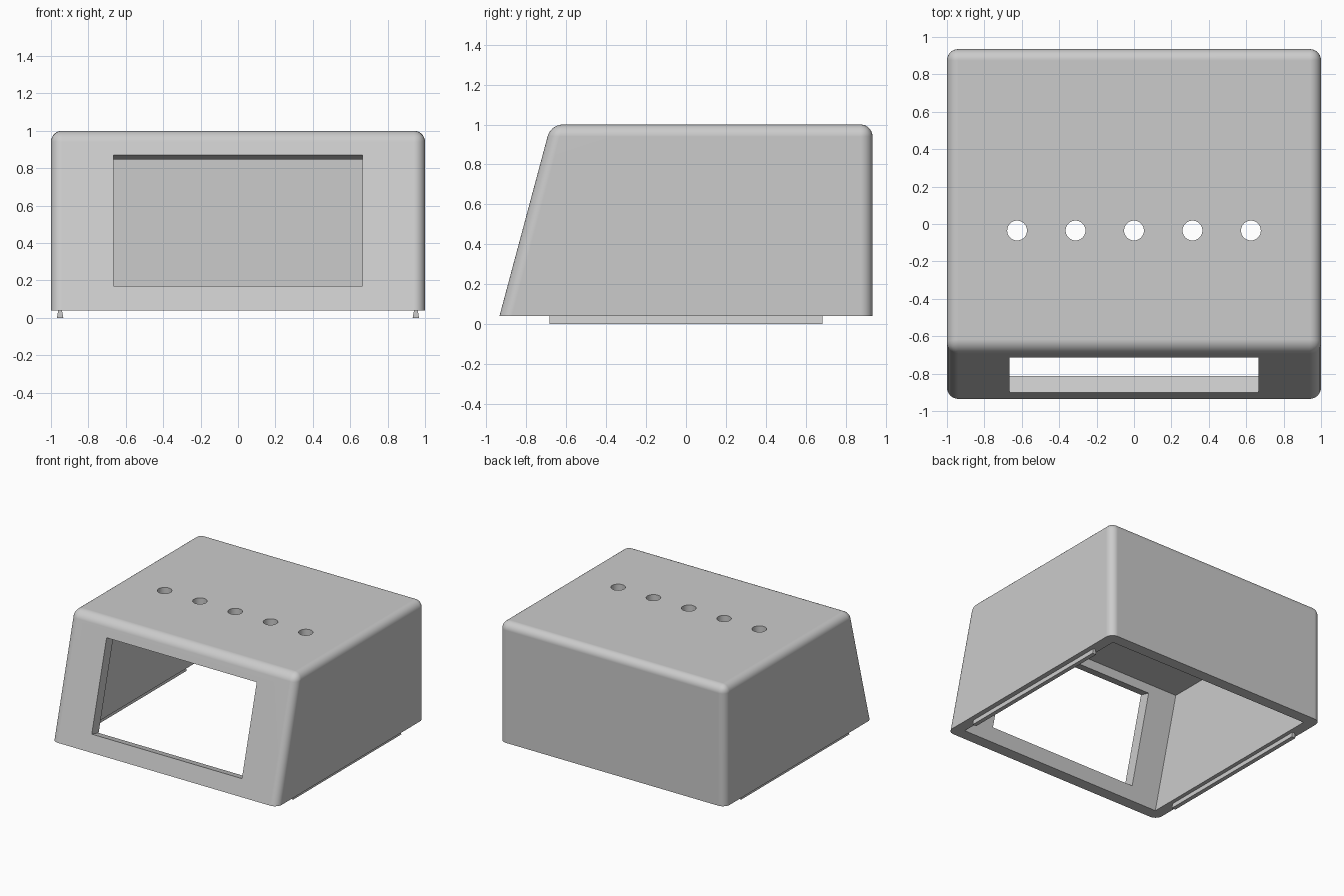
import bpy, bmesh, math
from mathutils import Matrix

cube = bpy.data.objects.get("Cube")
if cube:
    bpy.data.objects.remove(cube, do_unlink=True)

TILT = math.radians(15)      # lean of the front panel
SLOPE = math.tan(TILT)
WALL = 0.09
BASE, TOP = 0.04, 1.0
FRONT, BACK = -0.935, 0.935

grey = bpy.data.materials.new("plain grey")
grey.use_nodes = True
colour = (0.6, 0.6, 0.6, 1)
grey.diffuse_color = colour
grey.node_tree.nodes["Principled BSDF"].inputs["Base Color"].default_value = colour


def add_object(name, bm):
    bmesh.ops.recalc_face_normals(bm, faces=bm.faces)
    mesh = bpy.data.meshes.new(name)
    bm.to_mesh(mesh)
    bm.free()
    mesh.materials.append(grey)
    obj = bpy.data.objects.new(name, mesh)
    bpy.context.collection.objects.link(obj)
    return obj


def prism(profile, x0, x1, plane):
    """Extrude a closed profile; plane maps (u, v, w) to a 3D point."""
    bm = bmesh.new()
    face = bm.faces.new([bm.verts.new(plane(u, v, x0)) for u, v in profile])
    grown = bmesh.ops.extrude_face_region(bm, geom=[face])["geom"]
    shift = [b - a for a, b in zip(plane(0, 0, x0), plane(0, 0, x1))]
    bmesh.ops.translate(bm, vec=shift,
                        verts=[g for g in grown if isinstance(g, bmesh.types.BMVert)])
    return bm


def wedge(half_width, inset, bottom, top):
    """Box with a leaning front, inset from the outer walls."""
    front = FRONT + inset / math.cos(TILT)
    profile = [(front + (bottom - BASE) * SLOPE, bottom), (BACK - inset, bottom),
               (BACK - inset, top), (front + (top - BASE) * SLOPE, top)]
    return prism(profile, -half_width, half_width, lambda u, v, w: (w, u, v))


def cut(target, cutter):
    mod = target.modifiers.new("cut", "BOOLEAN")
    mod.operation = "DIFFERENCE"
    mod.solver = "EXACT"
    mod.object = cutter
    bpy.context.view_layer.objects.active = target
    bpy.ops.object.modifier_apply(modifier=mod.name)
    bpy.data.objects.remove(cutter, do_unlink=True)


# Outer shell, rounded everywhere except around the open bottom
bm = wedge(1.0, 0, BASE, TOP)
edges = [e for e in bm.edges if max(v.co.z for v in e.verts) > 0.5]
bmesh.ops.bevel(bm, geom=edges, offset=0.06, segments=7, profile=0.5, affect="EDGES")
shell = add_object("housing", bm)

# Hollow interior, open underneath
cut(shell, add_object("cavity_cutter", wedge(1.0 - WALL, WALL, -0.2, TOP - WALL)))

# Window cut square to the leaning front
mid_z = 0.52
mid_y = FRONT + (mid_z - BASE) * SLOPE
bm = bmesh.new()
bmesh.ops.create_cube(bm, size=1, matrix=Matrix.Translation((0, mid_y, mid_z))
                      @ Matrix.Rotation(-TILT, 4, "X")
                      @ Matrix.Diagonal((1.33, 0.4, 0.7 / math.cos(TILT), 1)))
cut(shell, add_object("window_cutter", bm))

# Row of round holes in the top
bm = bmesh.new()
for i in range(-2, 3):
    bmesh.ops.create_cone(bm, cap_ends=True, segments=40, radius1=0.053, radius2=0.053,
                          depth=0.4, matrix=Matrix.Translation((i * 0.3125, -0.035, TOP)))
cut(shell, add_object("hole_cutter", bm))

bpy.ops.object.select_all(action="DESELECT")
shell.select_set(True)
bpy.context.view_layer.objects.active = shell
bpy.ops.object.shade_smooth_by_angle(angle=math.radians(30))
shell.modifiers.new("flat panels", "WEIGHTED_NORMAL").keep_sharp = True

# Long thin runners under the side walls, wider at the foot
for side, name in ((1, "left_runner"), (-1, "right_runner")):
    x = side * 0.951
    profile = [(x - 0.017, 0), (x + 0.017, 0), (x + 0.01, BASE), (x - 0.01, BASE)]
    add_object(name, prism(profile, -0.683, 0.683, lambda u, v, w: (u, w, v)))
